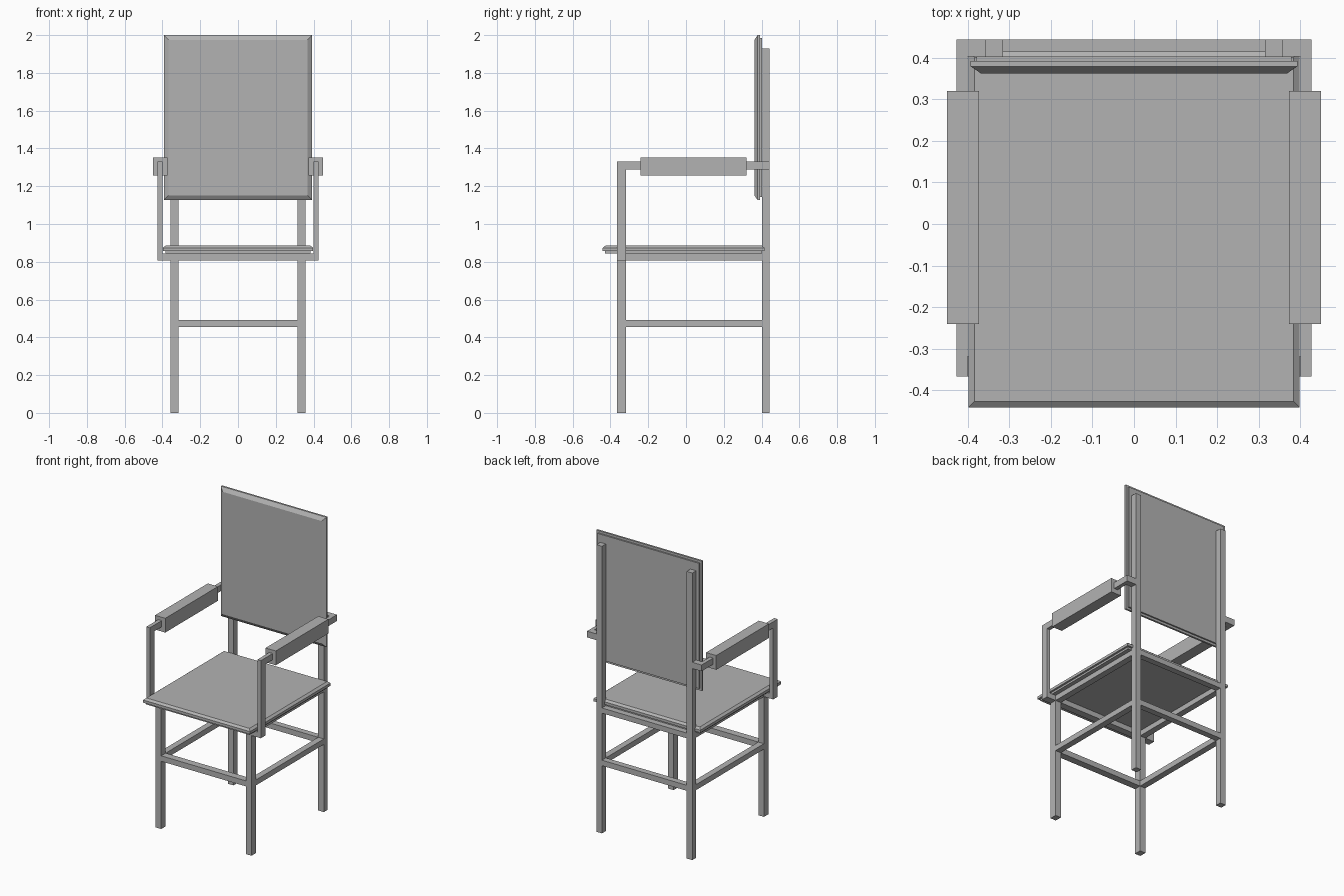
import bpy
import bmesh

cube = bpy.data.objects.get("Cube")
if cube:
    bpy.data.objects.remove(cube, do_unlink=True)

grey = bpy.data.materials.new("plain_grey")
grey.use_nodes = True
colour = (0.45, 0.45, 0.45, 1)
grey.diffuse_color = colour
grey.node_tree.nodes["Principled BSDF"].inputs["Base Color"].default_value = colour


def box(name, x, y, z, taper=None):
    """Box between (min, max) ranges; taper = (axis, sign, inset, depth) chamfers one face."""
    spans = (x, y, z)
    bm = bmesh.new()
    bmesh.ops.create_cube(bm, size=1)
    for v in bm.verts:
        v.co = [s[0] if c < 0 else s[1] for s, c in zip(spans, v.co)]
    if taper:
        axis, sign, inset, depth = taper
        bm.normal_update()
        face = max(bm.faces, key=lambda f: f.normal[axis] * sign)
        for v in face.verts:
            v.co[axis] -= sign * depth
        bmesh.ops.inset_region(bm, faces=[face], thickness=inset, use_even_offset=True)
        for v in face.verts:
            v.co[axis] += sign * depth
    mesh = bpy.data.meshes.new(name)
    bm.to_mesh(mesh)
    bm.free()
    mesh.materials.append(grey)
    ob = bpy.data.objects.new(name, mesh)
    bpy.context.collection.objects.link(ob)
    return ob


def pair(name, x, y, z):
    """Matching boxes on the left (+x) and right (-x)."""
    box("left_" + name, x, y, z)
    box("right_" + name, (-x[1], -x[0]), y, z)


# Shared spans
leg_x = (0.315, 0.357)
front_y = (-0.366, -0.318)
back_y = (0.402, 0.443)
between_y = (front_y[1], back_y[0])
between_x = (-leg_x[0], leg_x[0])
stretcher_z = (0.455, 0.492)
rail_z = (0.808, 0.843)
arm_x = (0.40, 0.426)
arm_z = (1.288, 1.33)

# Legs and back posts
pair("front_leg", leg_x, front_y, (0, rail_z[0]))
pair("back_post", leg_x, back_y, (0, 1.93))

# Stretchers and seat frame
for part, z in (("stretcher", stretcher_z), ("seat_rail", rail_z)):
    pair("side_" + part, leg_x, between_y, z)
    box("back_" + part, between_x, back_y, z)
box("front_stretcher", between_x, front_y, stretcher_z)
box("front_seat_rail", (-arm_x[1], arm_x[1]), front_y, rail_z)

# Arms: upright, rail, link to the post and pad
pair("arm_upright", arm_x, front_y, (rail_z[1], arm_z[0]))
pair("arm_rail", arm_x, (front_y[0], back_y[1]), arm_z)
pair("arm_link", (leg_x[1], arm_x[0]), back_y, arm_z)
pair("arm_pad", (0.373, 0.449), (-0.24, 0.32), (1.257, 1.353))

# Seat
box("seat_board", (-0.385, 0.385), (-0.428, 0.402), (0.843, 0.856))
box("seat_cushion", (-0.398, 0.398), (-0.441, 0.415), (0.856, 0.886), (2, 1, 0.015, 0.012))

# Backrest
box("backrest_board", (-0.378, 0.378), (0.392, 0.402), (1.142, 1.985))
box("backrest_cushion", (-0.393, 0.393), (0.362, 0.392), (1.127, 2.0), (1, -1, 0.025, 0.017))
